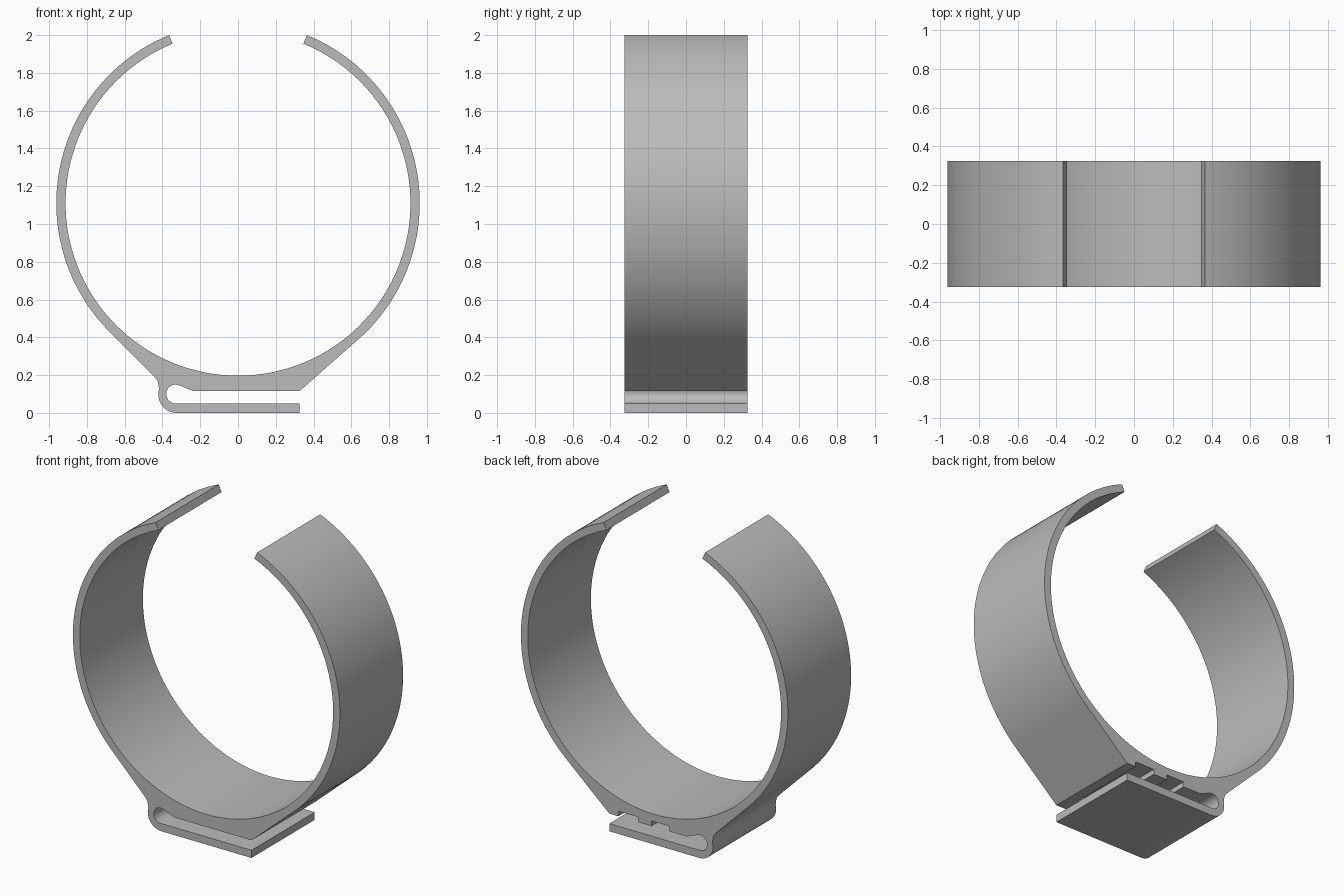
import bpy, bmesh
from math import sin, cos, radians

if "Cube" in bpy.data.objects:
    bpy.data.objects.remove(bpy.data.objects["Cube"])

HALF_WIDTH = 0.325
CENTRE_Z = 1.11
INNER, OUTER = 0.913, 0.962
OPENING = 67.7           # angle of the free ends above horizontal

grey = bpy.data.materials.new("light grey plastic")
grey.use_nodes = True
colour = (0.5, 0.5, 0.5, 1)
grey.diffuse_color = colour
grey.node_tree.nodes["Principled BSDF"].inputs["Base Color"].default_value = colour


def arc(cx, cz, r, start, end, steps):
    angles = [radians(start + (end - start) * i / steps) for i in range(steps + 1)]
    return [(cx + r * cos(a), cz + r * sin(a)) for a in angles]


def extrude_profile(name, points, y0, y1):
    bm = bmesh.new()
    face = bm.faces.new([bm.verts.new((x, y0, z)) for x, z in points])
    out = bmesh.ops.extrude_face_region(bm, geom=[face])
    moved = [v for v in out["geom"] if isinstance(v, bmesh.types.BMVert)]
    bmesh.ops.translate(bm, verts=moved, vec=(0, y1 - y0, 0))
    bmesh.ops.recalc_face_normals(bm, faces=bm.faces)
    mesh = bpy.data.meshes.new(name)
    bm.to_mesh(mesh)
    bm.free()
    mesh.materials.append(grey)
    obj = bpy.data.objects.new(name, mesh)
    bpy.context.collection.objects.link(obj)
    return obj


# Open ring, thick base and folded spring plate share one continuous outline
outline = arc(0, CENTRE_Z, INNER, OPENING, -180 - OPENING - 2 * (90 - OPENING) + 90 - OPENING - 0, 1)[:1]
outline = arc(0, CENTRE_Z, INNER, OPENING, -180 - OPENING, 100)     # inside of ring
outline += arc(0, CENTRE_Z, OUTER, 180 - OPENING, 225, 44)          # outer left side
outline += [(-0.44, 0.19), (-0.425, 0.168), (-0.42, 0.14)]          # neck of the fold
outline += arc(-0.325, 0.097, 0.097, 165, 270, 14)                  # outside of fold
outline += [(0.325, 0), (0.325, 0.05)]                              # plate end
outline += arc(-0.33, 0.1, 0.05, 270, 70, 18)                       # inside of fold
outline += [(-0.235, 0.115), (0.325, 0.115)]                        # underside of base
outline += arc(0, CENTRE_Z, OUTER, -50, OPENING, 50)                # outer right side
clip = extrude_profile("ring_clip", outline, -HALF_WIDTH, HALF_WIDTH)

# Two blind grooves under the base, open at the back
for i, (x0, x1) in enumerate([(0.12, 0.26), (-0.11, 0.02)]):
    box = [(x0, 0.08), (x1, 0.08), (x1, 0.148), (x0, 0.148)]
    cutter = extrude_profile(f"groove_cutter_{i + 1}", box, -0.2, 0.4)
    cutter.hide_render = True
    cutter.hide_set(True)
    cut = clip.modifiers.new("groove", "BOOLEAN")
    cut.operation = "DIFFERENCE"
    cut.solver = "EXACT"
    cut.object = cutter

# Apply the cuts, then smooth the curved walls while keeping edges crisp
bpy.ops.object.select_all(action="DESELECT")
clip.select_set(True)
bpy.context.view_layer.objects.active = clip
for name in [m.name for m in clip.modifiers]:
    bpy.ops.object.modifier_apply(modifier=name)
bpy.ops.object.shade_smooth_by_angle(angle=radians(25))
for obj in [o for o in bpy.data.objects if o.name.startswith("groove_cutter")]:
    bpy.data.objects.remove(obj)
